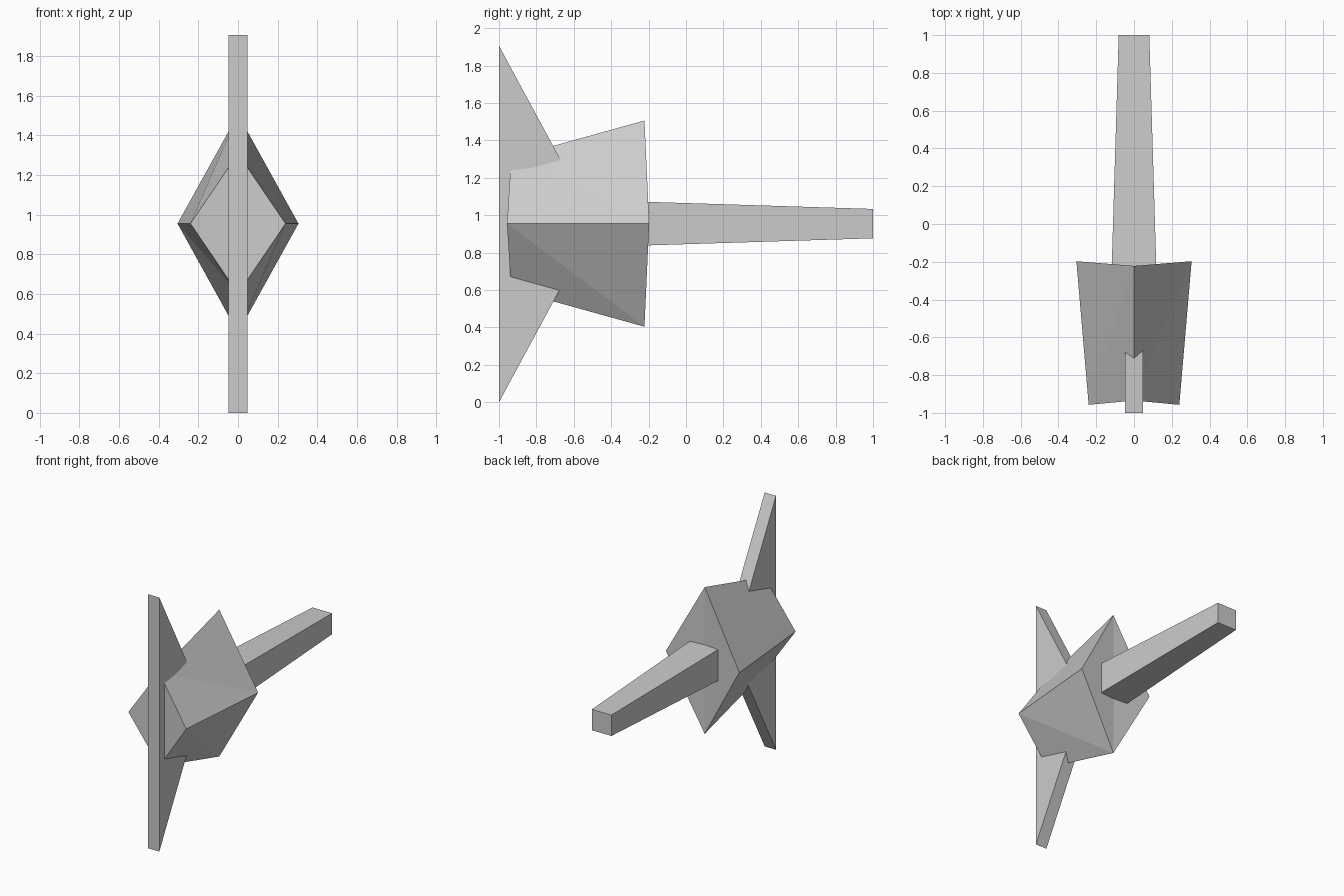
import bpy

if "Cube" in bpy.data.objects:
    bpy.data.objects.remove(bpy.data.objects["Cube"])

ZC = 0.955


def make(name, verts, faces):
    mesh = bpy.data.meshes.new(name)
    mesh.from_pydata(verts, [], faces)
    mesh.validate()
    obj = bpy.data.objects.new(name, mesh)
    bpy.context.collection.objects.link(obj)
    return obj


def loft(name, a, b, caps, twist=False):
    """Join two rings of equal size; twist splits each side quad on its diagonal."""
    n = len(a)
    faces = [list(c) for c in caps] + [[i + n for i in reversed(c)] for c in caps]
    for i in range(n):
        j = (i + 1) % n
        if twist:
            faces += [[i, n + j, j], [i, n + i, n + j]]
        else:
            faces.append([i, n + i, n + j, j])
    return make(name, a + b, faces)


def diamond(w, h, y_side, y_mid):
    # order: top, right, bottom, left
    return [(0, y_mid, ZC + h), (w, y_side, ZC), (0, y_mid, ZC - h), (-w, y_side, ZC)]


def rect(w, h, y):
    return [(-w, y, ZC + h), (w, y, ZC + h), (w, y, ZC - h), (-w, y, ZC - h)]


# diamond body, flaring to the back, both ends creased inward on the centre line
loft("body", diamond(0.24, 0.353, -0.957, -0.935), diamond(0.305, 0.551, -0.197, -0.222),
     [(0, 1, 2), (0, 2, 3)][::1], twist=True)

# tapered square boom at the back
loft("tail_boom", rect(0.119, 0.118, -0.26), rect(0.081, 0.0785, 1.0), [(0, 1, 2, 3)])

# upright triangular fin across the front
profile = [(-1.0, 1.906), (-0.485, 0.953), (-1.0, 0.0)]
loft("front_fin", [(-0.047, y, z) for y, z in profile],
     [(0.047, y, z) for y, z in profile], [(0, 1, 2)])

# make all faces point outward
import bmesh
for obj in bpy.context.collection.objects:
    bm = bmesh.new()
    bm.from_mesh(obj.data)
    bmesh.ops.recalc_face_normals(bm, faces=bm.faces[:])
    bm.to_mesh(obj.data)
    bm.free()
